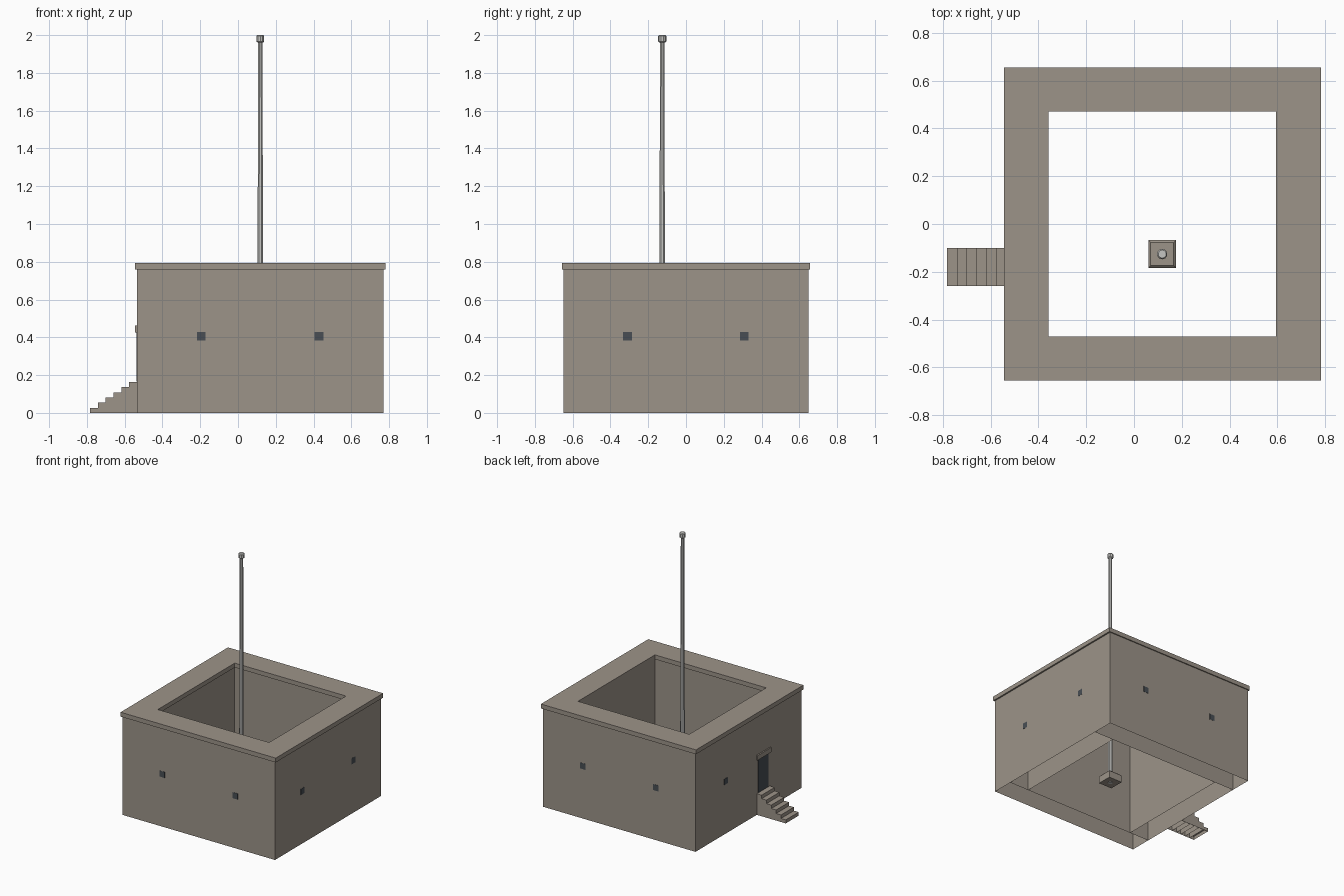
import bpy, bmesh, math
from mathutils import Vector

cube = bpy.data.objects.get("Cube")
if cube:
    bpy.data.objects.remove(cube, do_unlink=True)


def material(name, color):
    m = bpy.data.materials.new(name)
    m.use_nodes = True
    rgba = (*color, 1)
    m.diffuse_color = rgba
    m.node_tree.nodes["Principled BSDF"].inputs["Base Color"].default_value = rgba
    return m


STONE = material("warm_stone", (0.335, 0.295, 0.25))
DARK = material("dark_opening", (0.065, 0.076, 0.088))
METAL = material("grey_metal", (0.56, 0.56, 0.54))


def finish(name, bm, mat):
    bmesh.ops.recalc_face_normals(bm, faces=bm.faces)
    mesh = bpy.data.meshes.new(name)
    bm.to_mesh(mesh)
    bm.free()
    mesh.materials.append(mat)
    ob = bpy.data.objects.new(name, mesh)
    bpy.context.collection.objects.link(ob)
    return ob


def add_box(bm, lo, hi, open_bottom=False):
    """Box between two corners."""
    lo, hi = Vector(lo), Vector(hi)
    verts = bmesh.ops.create_cube(bm, size=1)["verts"]
    for v in verts:
        v.co = (lo + hi) / 2 + v.co * (hi - lo)
    if open_bottom:
        faces = {f for v in verts for f in v.link_faces}
        base = [f for f in faces if all(abs(v.co.z - lo.z) < 1e-5 for v in f.verts)]
        bmesh.ops.delete(bm, geom=base, context='FACES_ONLY')


def box(name, lo, hi, mat, **kw):
    bm = bmesh.new()
    add_box(bm, lo, hi, **kw)
    return finish(name, bm, mat)


def lathe(name, profile, center, sides, mat):
    """Turned shape from (radius, height) points, closed at both ends."""
    bm = bmesh.new()
    rings = []
    for r, z in profile:
        rings.append([bm.verts.new((center[0] + r * math.cos(a), center[1] + r * math.sin(a), z))
                      for a in (2 * math.pi * (i + 0.5) / sides for i in range(sides))])
    for a, b in zip(rings, rings[1:]):
        for i in range(sides):
            j = (i + 1) % sides
            bm.faces.new((a[i], a[j], b[j], b[i]))
    bm.faces.new(rings[0])
    bm.faces.new(rings[-1])
    return finish(name, bm, mat)


# Walls, hollow underneath
X0, X1, Y, WALL, WALL_TOP = -0.535, 0.77, 0.648, 0.17, 0.765
IY = Y - WALL
box("front_wall", (X0, -Y, 0), (X1, -IY, WALL_TOP), STONE, open_bottom=True)
box("back_wall", (X0, IY, 0), (X1, Y, WALL_TOP), STONE, open_bottom=True)
box("right_wall", (X0, -IY, 0), (X0 + WALL, IY, WALL_TOP), STONE, open_bottom=True)
box("left_wall", (X1 - WALL, -IY, 0), (X1, IY, WALL_TOP), STONE, open_bottom=True)

# Coping slab ring on top of the walls
bm = bmesh.new()
outer = [(-0.545, -0.656), (0.782, -0.656), (0.782, 0.656), (-0.545, 0.656)]
inner = [(-0.357, -0.47), (0.595, -0.47), (0.595, 0.47), (-0.357, 0.47)]
loops = [[bm.verts.new((x, y, z)) for x, y in ring]
         for ring, z in ((outer, 0.76), (outer, 0.794), (inner, 0.794), (inner, 0.76))]
for k in range(4):
    a, b = loops[k], loops[(k + 1) % 4]
    for i in range(4):
        j = (i + 1) % 4
        bm.faces.new((a[i], a[j], b[j], b[i]))
finish("coping", bm, STONE)

# Small square windows
H, D, WZ = 0.023, 0.0015, 0.405
for side, wy in (("front", -Y), ("back", Y)):
    for n, x in enumerate((-0.195, 0.429)):
        box(f"{side}_window_{n + 1}", (x - H, wy - D, WZ - H), (x + H, wy + D, WZ + H), DARK)
for name, wx, y in (("left_window_1", X1, -0.31), ("left_window_2", X1, 0.308),
                    ("right_window", X0, 0.275)):
    box(name, (wx - D, y - H, WZ - H), (wx + D, y + H, WZ + H), DARK)

# Doorway with lintel
DY = -0.18
box("door", (X0 - D, DY - 0.063, 0.165), (X0 + D, DY + 0.063, 0.425), DARK)
box("lintel", (X0 - 0.01, DY - 0.084, 0.425), (X0 + 0.01, DY + 0.084, 0.462), STONE)

# Stairs, each step reaching the ground
bm = bmesh.new()
STEPS, START = 6, -0.783
run = (X0 - START) / STEPS
for i in range(STEPS):
    x = START + i * run
    add_box(bm, (x, DY - 0.079, 0), (x + run, DY + 0.079, 0.0272 * (i + 1)), open_bottom=True)
finish("stairs", bm, STONE)

# Pedestal block with chamfered top edges
MAST = (0.118, -0.126)
R = 0.058
bm = bmesh.new()
add_box(bm, (MAST[0] - R, MAST[1] - R, 0.085), (MAST[0] + R, MAST[1] + R, 0.15))
top_edges = [e for e in bm.edges if all(v.co.z > 0.14 for v in e.verts)]
bmesh.ops.bevel(bm, geom=top_edges, offset=0.01, segments=1, affect='EDGES')
finish("pedestal", bm, STONE)

# Tapered mast running through the pedestal, with a cap
lathe("mast", [(0.0175, 0.083), (0.0125, 1.97)], MAST, 8, METAL)
lathe("mast_cap", [(0.0135, 1.96), (0.022, 1.966), (0.022, 1.994), (0.017, 2.0)], MAST, 10, METAL)
